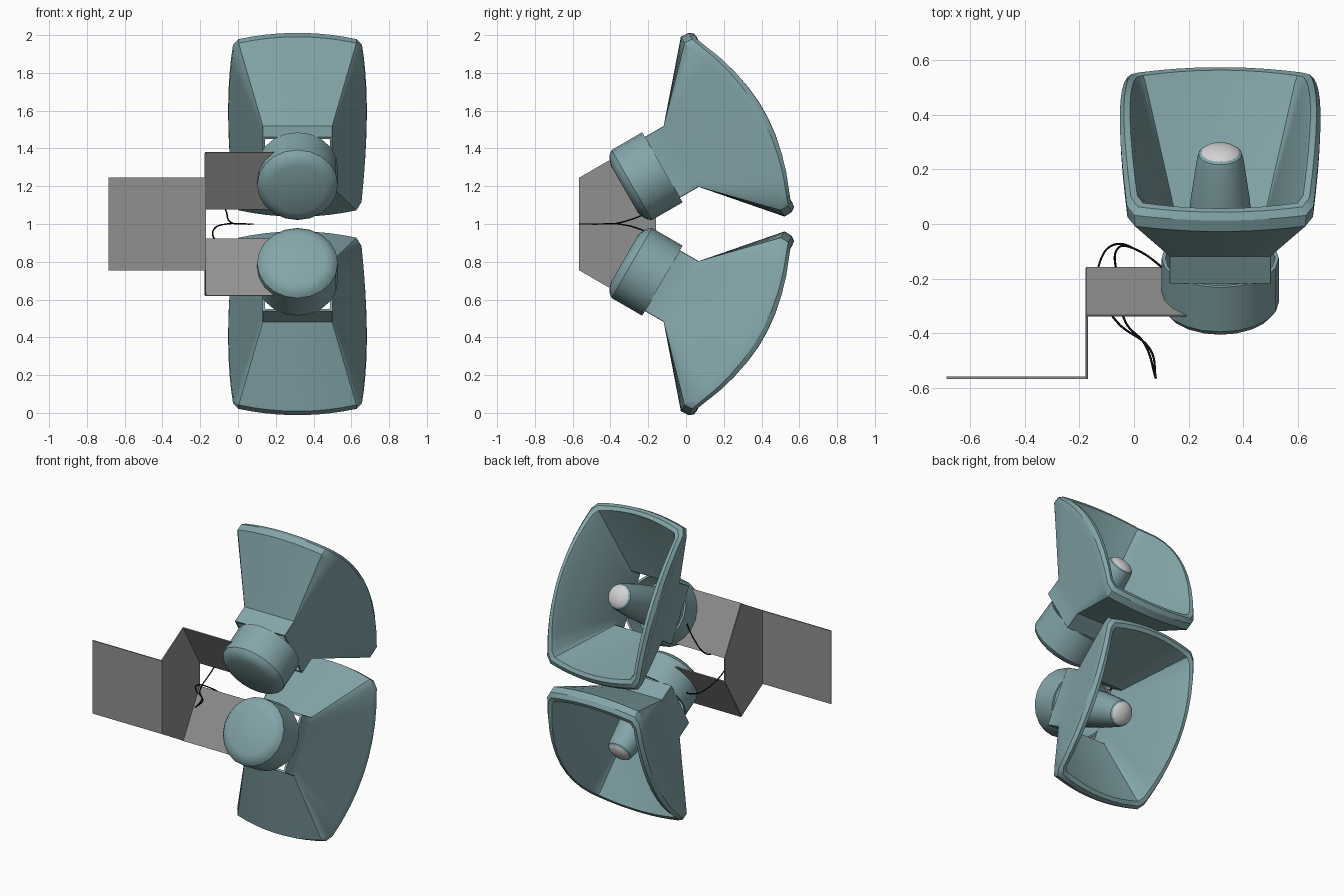
import bpy, bmesh, math
from mathutils import Vector

if "Cube" in bpy.data.objects:
    bpy.data.objects.remove(bpy.data.objects["Cube"], do_unlink=True)


def material(name, rgb):
    m = bpy.data.materials.new(name)
    m.use_nodes = True
    m.diffuse_color = (*rgb, 1)
    m.node_tree.nodes["Principled BSDF"].inputs["Base Color"].default_value = (*rgb, 1)
    return m


TEAL = material("teal paint", (0.23, 0.38, 0.40))
GREY = material("bracket grey", (0.28, 0.28, 0.28))
WHITE = material("pale plug cap", (0.65, 0.65, 0.65))
BLACK = material("black cable", (0.005, 0.005, 0.005))
COS, SIN = math.cos(math.pi / 6), 0.5


def place(x, v, t, side):
    """Horn space (across, up, along the axis) to world; side is 1 upper, -1 lower."""
    return Vector((0.315 + x, -0.125 + COS * t - SIN * v,
                   1 + side * (0.30 + SIN * t + COS * v)))


def finish(name, bm, mat, smooth=True):
    bmesh.ops.recalc_face_normals(bm, faces=bm.faces)
    me = bpy.data.meshes.new(name)
    bm.to_mesh(me)
    bm.free()
    me.materials.append(mat)
    ob = bpy.data.objects.new(name, me)
    bpy.context.collection.objects.link(ob)
    if smooth:
        bpy.ops.object.select_all(action="DESELECT")
        ob.select_set(True)
        bpy.context.view_layer.objects.active = ob
        bpy.ops.object.shade_smooth_by_angle(angle=math.radians(32))
    return ob


def loft(name, rings, mat, loop=False, smooth=True):
    """Skin rings of points; cap both ends unless the rings form a loop."""
    bm = bmesh.new()
    rows = [[bm.verts.new(p) for p in ring] for ring in rings]
    pairs = list(zip(rows, rows[1:]))
    if loop:
        pairs.append((rows[-1], rows[0]))
    else:
        bm.faces.new(rows[0])
        bm.faces.new(rows[-1])
    n = len(rows[0])
    for a, b in pairs:
        for i in range(n):
            j = (i + 1) % n
            bm.faces.new((a[i], a[j], b[j], b[i]))
    return finish(name, bm, mat, smooth)


def lathe(name, profile, mat, side, n=20):
    angles = [math.tau * i / n for i in range(n)]
    return loft(name, [[place(r * math.cos(a), r * math.sin(a), t, side) for a in angles]
                       for t, r in profile], mat)


def horn_ring(side, t, hx, hv, bulge=0.0, corner=0.985, steps=10):
    """Rectangle with bowed sides, clipped corners and an arched mouth line."""
    pts = []
    for k in range(4):
        for i in range(steps):
            s = corner * (2 * i / (steps - 1) - 1)
            bow = 1 - s * s
            x, v = ((s * hx, hv + 0.045 * bulge * bow), (hx + 0.03 * bulge * bow, -s * hv),
                    (-s * hx, -hv - 0.045 * bulge * bow), (-hx - 0.03 * bulge * bow, s * hv))[k]
            arch = max(0, 1 - (v / hv) ** 2)
            pts.append(place(x, v, t + 0.115 * bulge * arch, side))
    return pts


def prism(name, outline, offset):
    """Flat plate: an outline and its copy moved by the offset."""
    pts = [Vector(p) for p in outline]
    return loft(name, [pts, [p + Vector(offset) for p in pts]], GREY, smooth=False)


def cable(name, points):
    cu = bpy.data.curves.new(name, "CURVE")
    cu.dimensions = "3D"
    cu.bevel_depth = 0.004
    cu.bevel_resolution = 1
    cu.use_fill_caps = True
    sp = cu.splines.new("BEZIER")
    sp.bezier_points.add(len(points) - 1)
    for bp, p in zip(sp.bezier_points, points):
        bp.co = p
        bp.handle_left_type = bp.handle_right_type = "AUTO"
    cu.materials.append(BLACK)
    bpy.context.collection.objects.link(bpy.data.objects.new(name, cu))


for side, label in ((1, "upper"), (-1, "lower")):
    # Flared horn: neck, outer wall, rolled rim, inner wall
    loft(label + "_horn", [
        horn_ring(side, 0, 0.186, 0.186),
        horn_ring(side, 0.115, 0.186, 0.186),
        horn_ring(side, 0.43, 0.335, 0.505, 1, 0.93),
        horn_ring(side, 0.475, 0.337, 0.503, 1, 0.93),
        horn_ring(side, 0.50, 0.322, 0.485, 1, 0.93),
        horn_ring(side, 0.502, 0.30, 0.46, 1, 0.94),
        horn_ring(side, 0.48, 0.287, 0.445, 1, 0.95),
        horn_ring(side, 0.115, 0.172, 0.172),
        horn_ring(side, 0, 0.172, 0.172)], TEAL, loop=True)
    # Hollow driver housing with rounded back
    lathe(label + "_driver", [
        (-0.16, 0.14), (-0.15, 0.20), (0, 0.20), (0, 0.214), (-0.187, 0.214),
        (-0.208, 0.198), (-0.222, 0.175), (-0.232, 0.145)], TEAL, side)
    # Tapered centre plug and its pale domed cap
    lathe(label + "_plug", [
        (-0.14, 0.14), (0.25, 0.108), (0.42, 0.085), (0.44, 0.079), (0.447, 0.07)], TEAL, side)
    lathe(label + "_plug_cap", [
        (0.442, 0.076), (0.455, 0.06), (0.464, 0.035), (0.467, 0.01)], WHITE, side)
    # Bracket arm reaching into the driver
    arm = [place(x, v, -0.146, side)
           for x, v in ((-0.49, -0.175), (0.115, -0.175), (0.115, 0.175), (-0.49, 0.175))]
    prism(label + "_bracket_arm", arm, (0, 0.007 * COS, side * 0.007 * SIN))

# Bracket side wall and mounting plate
half = [(-0.566, 0.245), (-0.338, 0.377), (-0.160, 0.076)]
wall = [(y, 1 + z) for y, z in half] + [(y, 1 - z) for y, z in reversed(half)]
prism("bracket_side_wall", [(-0.177, y, z) for y, z in wall], (0.008, 0, 0))
prism("mounting_plate", [(x, -0.566, 1 + z) for x, z in
                         ((-0.685, -0.245), (-0.17, -0.245), (-0.17, 0.245), (-0.685, 0.245))],
      (0, 0.008, 0))

# Cables looping round the arms into each driver
cable("upper_cable", [(0.08, -0.565, 1), (0.04, -0.44, 1), (-0.03, -0.36, 1.005),
                      (-0.06, -0.2, 1.06), (-0.06, -0.09, 1.12), (0.0, -0.09, 1.18),
                      (0.13, -0.18, 1.24)])
cable("lower_cable", [(0.08, -0.565, 1), (0.06, -0.46, 1), (-0.06, -0.36, 1),
                      (-0.125, -0.25, 0.975), (-0.125, -0.14, 0.92), (-0.07, -0.075, 0.86),
                      (0.02, -0.1, 0.81), (0.13, -0.18, 0.76)])
